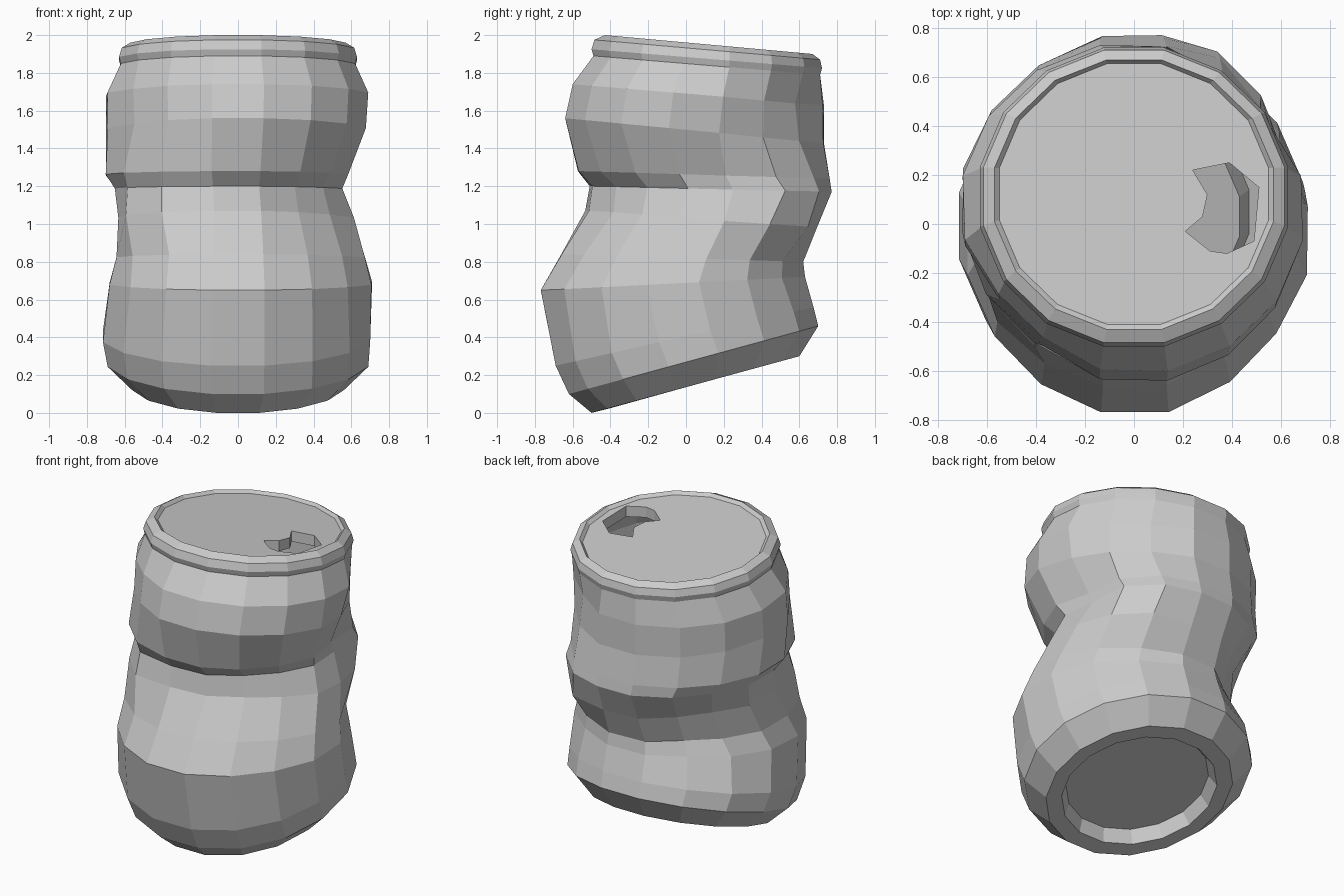
import bpy, bmesh, math
from mathutils import Vector
from mathutils.geometry import tessellate_polygon

if "Cube" in bpy.data.objects:
    bpy.data.objects.remove(bpy.data.objects["Cube"])

SIDES = 16
FLAT = math.cos(math.pi / SIDES)   # flats face front, back, left and right

# Tilted rings: front y, front z, back y, back z, left half-width, right half-width
RINGS = [
    (-.385, .118, .445, .342, .43, .43),   # recessed base
    (-.40, .025, .50, .275, .47, .47),
    (-.50, .00, .60, .30, .56, .56),       # foot
    (-.62, .10, .70, .46, .69, .69),
    (-.69, .25, .675, .56, .715, .70),
    (-.77, .65, .63, .72, .68, .71),       # lower belly
    (-.66, .84, .62, .80, .635, .675),
    (-.52, 1.07, .69, .98, .625, .62),
    (-.50, 1.20, .77, 1.17, .65, .57),     # crushed waist
    (-.57, 1.28, .76, 1.24, .70, .60),
    (-.64, 1.56, .73, 1.43, .70, .68),     # upper belly
    (-.60, 1.74, .73, 1.63, .70, .69),
    (-.49, 1.89, .71, 1.79, .62, .62),     # neck
    (-.50, 1.925, .72, 1.825, .63, .63),   # rim bead
    (-.485, 1.975, .71, 1.87, .615, .615),
    (-.43, 2.00, .67, 1.90, .57, .57),
    (-.41, 1.98, .655, 1.88, .55, .55),
]

# Dents (positive depth) and bulges (negative): centre, radius, depth
DENTS = [
    (Vector((.62, .22, 1.33)), .20, .08),     # right crease
    (Vector((.50, .58, 1.63)), .25, .08),     # back right
    (Vector((.47, .60, 1.06)), .20, -.10),
    (Vector((.50, .50, .80)), .16, .05),
    (Vector((-.45, .50, .92)), .25, .11),     # back left
    (Vector((-.50, -.40, 1.60)), .28, .07),   # front left
    (Vector((-.42, -.35, 1.05)), .24, -.11),
    (Vector((-.45, -.50, .70)), .25, .02),
    (Vector((.40, -.32, 1.08)), .22, .07),    # front right
    (Vector((.50, -.52, .70)), .25, .035),
]


def ring_points(yf, zf, yb, zb, xl, xr):
    pts = []
    for i in range(SIDES):
        a = 2 * math.pi * (i + .5) / SIDES
        s, c = math.sin(a) / FLAT, -math.cos(a) / FLAT
        pts.append(Vector(((xr if s > 0 else xl) * s,
                           (yf + yb) / 2 + (yb - yf) / 2 * c,
                           (zf + zb) / 2 + (zb - zf) / 2 * c)))
    return pts


def dented(p):
    if p.z > 1.78:          # the rim and neck stay round
        return p
    inward = Vector((-p.x, .08 - p.y, 0)).normalized()
    push = sum(d * math.exp(-((p - c).length / r) ** 2) for c, r, d in DENTS)
    return p + inward * push


def finish(bm, name):
    mesh = bpy.data.meshes.new(name)
    bm.to_mesh(mesh)
    bm.free()
    obj = bpy.data.objects.new(name, mesh)
    bpy.context.collection.objects.link(obj)
    return obj


def bridge(bm, low, high):
    n = len(low)
    for i in range(n):
        j = (i + 1) % n
        bm.faces.new((low[i], low[j], high[j], high[i]))


# Can body with rim and recessed base
bm = bmesh.new()
loops = [[bm.verts.new(dented(p)) for p in ring_points(*r)] for r in RINGS]
for low, high in zip(loops, loops[1:]):
    bridge(bm, low, high)
bm.faces.new(loops[0][::-1])
finish(bm, "can_body")

# Lid panel with the drinking hole
HOLE = [(.24, .22), (.30, .12), (.28, .03), (.21, -.03), (.31, -.11),
        (.38, -.12), (.49, -.07), (.51, .15), (.39, .25)]


def lid_z(y):
    return 1.98 - .094 * (y + .41)


outer = ring_points(*RINGS[-1])
hole = [Vector((x, y, lid_z(y))) for x, y in HOLE]
bm = bmesh.new()
verts = [bm.verts.new(p) for p in outer + hole]
for tri in tessellate_polygon([outer, hole]):
    f = bm.faces.new([verts[i] for i in tri])
    f.normal_update()
    if f.normal.z < 0:
        f.normal_flip()
finish(bm, "lid_panel")

# Short lip folded down around the open hole
bm = bmesh.new()
top = [bm.verts.new(p) for p in hole]
low = [bm.verts.new(p - Vector((0, 0, .07))) for p in hole]
bridge(bm, top, low)
finish(bm, "hole_lip")
